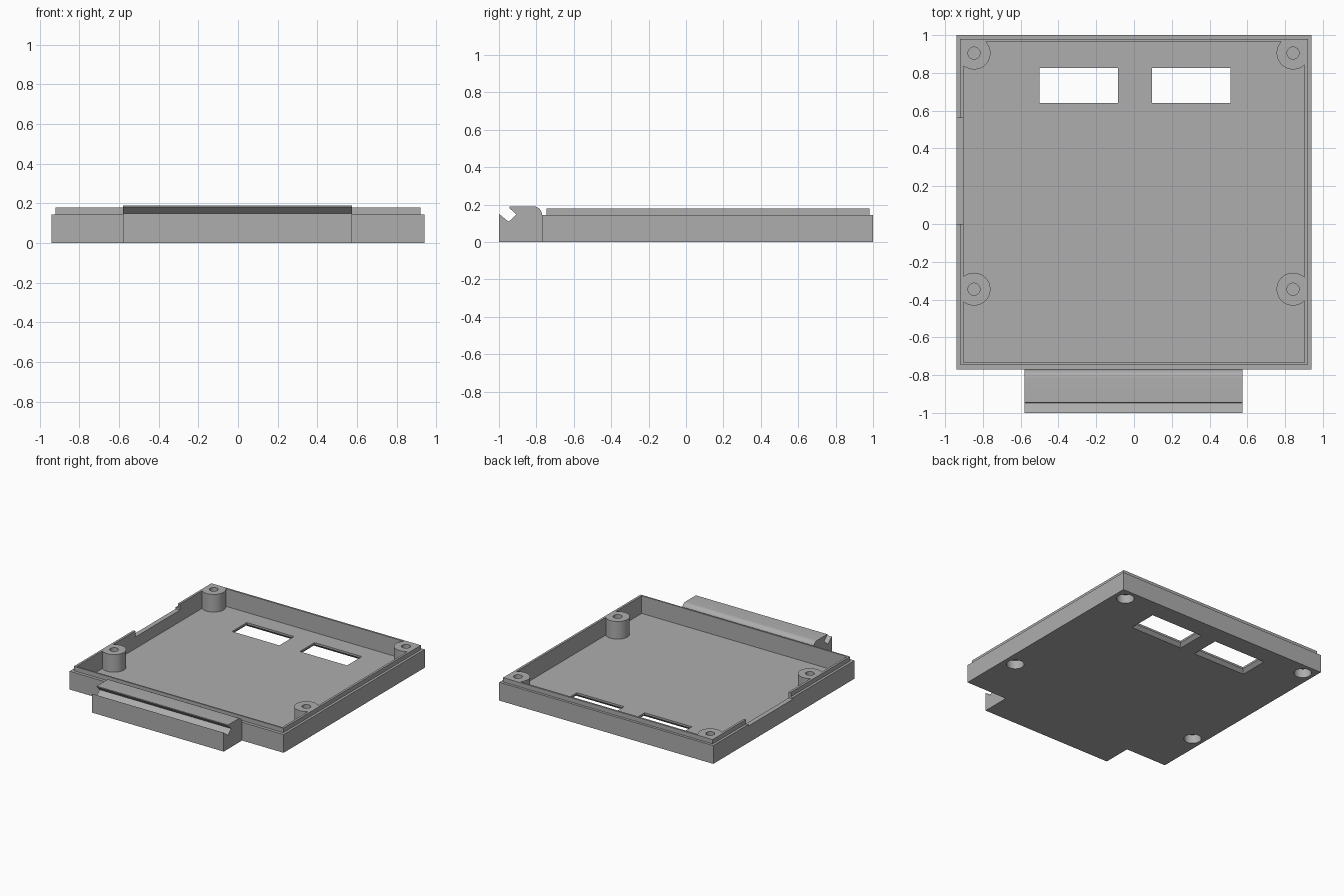
import bpy
import bmesh
from math import cos, sin, pi, radians

if "Cube" in bpy.data.objects:
    bpy.data.objects.remove(bpy.data.objects["Cube"], do_unlink=True)

grey = bpy.data.materials.new("plain grey")
grey.use_nodes = True
COLOUR = (0.42, 0.42, 0.42, 1)
grey.diffuse_color = COLOUR
grey.node_tree.nodes["Principled BSDF"].inputs["Base Color"].default_value = COLOUR


def finish(name, bm):
    bmesh.ops.recalc_face_normals(bm, faces=bm.faces)
    mesh = bpy.data.meshes.new(name)
    bm.to_mesh(mesh)
    bm.free()
    mesh.materials.append(grey)
    ob = bpy.data.objects.new(name, mesh)
    bpy.context.collection.objects.link(ob)
    return ob


def box(name, x0, x1, y0, y1, z0, z1, flare=0):
    """Box between limits; flare widens its lower face."""
    bm = bmesh.new()
    bmesh.ops.create_cube(bm, size=1)
    for v in bm.verts:
        grow = flare if v.co.z < 0 else 0
        v.co = (x1 + grow if v.co.x > 0 else x0 - grow,
                y1 + grow if v.co.y > 0 else y0 - grow,
                z1 if v.co.z > 0 else z0)
    return finish(name, bm)


def cylinder(name, x, y, r, z0, z1):
    bm = bmesh.new()
    bmesh.ops.create_cone(bm, cap_ends=True, segments=48, radius1=r, radius2=r, depth=z1 - z0)
    bmesh.ops.translate(bm, verts=bm.verts, vec=(x, y, (z0 + z1) / 2))
    return finish(name, bm)


def combine(target, tool, operation):
    mod = target.modifiers.new(operation.lower(), "BOOLEAN")
    mod.operation = operation
    mod.solver = "EXACT"
    mod.object = tool
    bpy.context.view_layer.objects.active = target
    bpy.ops.object.modifier_apply(modifier=mod.name)
    bpy.data.objects.remove(tool, do_unlink=True)


POSTS = [(x, y) for x in (-0.847, 0.842) for y in (-0.345, 0.905)]
FLOOR, RIM, LIP = 0.04, 0.145, 0.18

# Tray block with its stepped lip
tray = box("tray", -0.94, 0.94, -0.77, 1.0, 0, RIM)
combine(tray, box("lip", -0.92, 0.92, -0.745, 0.98, 0.02, LIP), "UNION")

# Hollow inside, leaving the screw posts standing
cavity = box("cavity", -0.902, 0.902, -0.733, 0.965, FLOOR, 0.3)
for x, y in POSTS:
    combine(cavity, cylinder("post", x, y, 0.087, 0, 0.4), "DIFFERENCE")
combine(tray, cavity, "DIFFERENCE")

# Screw holes from above and counterbores from below
for x, y in POSTS:
    combine(tray, cylinder("hole", x, y, 0.032, 0.08, 0.3), "DIFFERENCE")
    combine(tray, cylinder("counterbore", x, y, 0.064, -0.1, 0.07), "DIFFERENCE")

# Windows through the floor, flared at the underside
for x0, x1 in ((-0.5, -0.085), (0.095, 0.51)):
    combine(tray, box("window", x0, x1, 0.64, 0.825, -0.1, 0.1), "DIFFERENCE")
    combine(tray, box("window_flare", x0, x1, 0.64, 0.825, -0.01, 0.025, 0.035), "DIFFERENCE")

# Cable notch in the side wall
combine(tray, box("notch", -1.1, -0.87, 0, 0.56, 0.132, 0.3), "DIFFERENCE")

# Hinge block: side profile with a V groove and a rounded rear edge
profile = [(-0.77, 0), (-1, 0), (-1, 0.15), (-0.948, 0.108), (-0.907, 0.147),
           (-0.945, 0.182), (-0.945, 0.19)]
R = 0.045
profile += [(-0.77 - R + R * sin(a), 0.19 - R + R * cos(a))
            for a in (i * pi / 16 for i in range(9))]
bm = bmesh.new()
face = bm.faces.new([bm.verts.new((-0.58, y, z)) for y, z in profile])
side = bmesh.ops.extrude_face_region(bm, geom=[face])["geom"]
bmesh.ops.translate(bm, vec=(1.155, 0, 0),
                    verts=[g for g in side if isinstance(g, bmesh.types.BMVert)])
hinge = finish("hinge_block", bm)

for ob in (tray, hinge):
    bpy.ops.object.select_all(action="DESELECT")
    ob.select_set(True)
    bpy.context.view_layer.objects.active = ob
    bpy.ops.object.shade_smooth_by_angle(angle=radians(30))
